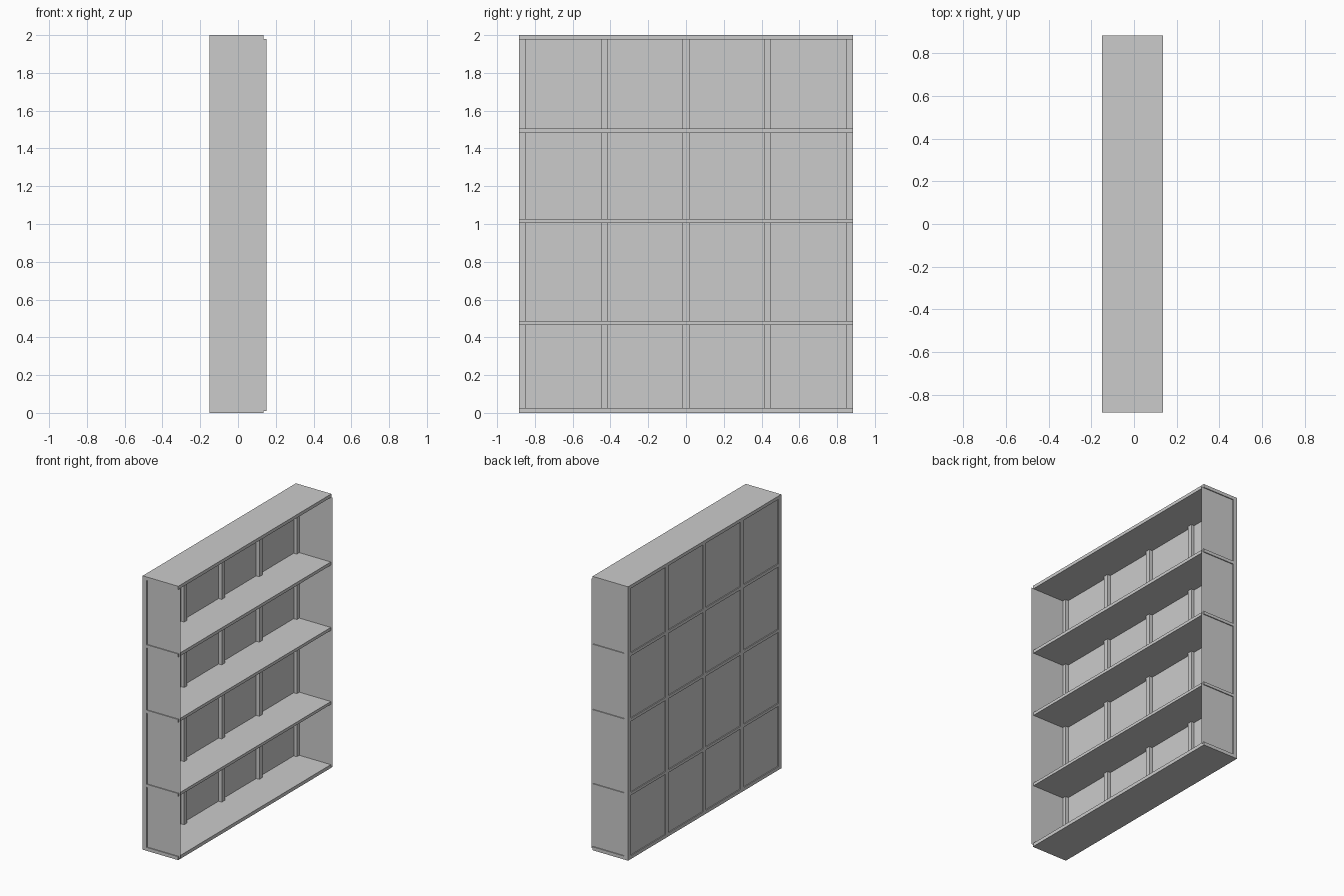
import bpy, bmesh
from mathutils import Vector

if "Cube" in bpy.data.objects:
    bpy.data.objects.remove(bpy.data.objects["Cube"])

X0, X1 = -0.151, 0.151      # back of frame, front of side panels
SHELF_X = 0.136             # front edge of shelves
HY = 0.884                  # half width
POST = 0.035                # post width
POST_X = -0.119             # front of posts
INSET = 0.007               # panel recess behind the frame
LEVELS = [(0, 0.025), (0.465, 0.486), (1.005, 1.027), (1.482, 1.505), (1.976, 2.0)]


def finish(name, bm):
    mesh = bpy.data.meshes.new(name)
    bm.to_mesh(mesh)
    bm.free()
    ob = bpy.data.objects.new(name, mesh)
    bpy.context.collection.objects.link(ob)
    return ob


def box(name, lo, hi):
    lo, hi = Vector(lo), Vector(hi)
    bm = bmesh.new()
    bmesh.ops.create_cube(bm, size=1)
    for v in bm.verts:
        v.co = Vector(v.co[i] * (hi[i] - lo[i]) + (hi[i] + lo[i]) / 2 for i in range(3))
    return finish(name, bm)


def sheet(name, corners):
    bm = bmesh.new()
    bm.faces.new([bm.verts.new(c) for c in corners])
    return finish(name, bm)


# Full-width shelves, including base and top
for i, (z0, z1) in enumerate(LEVELS):
    box(f"shelf_{i}", (X0, -HY, z0), (SHELF_X, HY, z1))

# Back posts, fitted between the shelves
for i in range(len(LEVELS) - 1):
    za, zb = LEVELS[i][1], LEVELS[i + 1][0]
    for j in range(5):
        y = (j - 2) * (HY - POST / 2) / 2
        box(f"back_post_{i}_{j}", (X0, y - POST / 2, za), (POST_X, y + POST / 2, zb))

# Paper-thin back and side panels
ZB, ZT = 0.011, 1.979
PY, PX = HY - INSET, X0 + INSET
sheet("back_panel", [(PX, -PY, ZB), (PX, -PY, ZT), (PX, PY, ZT), (PX, PY, ZB)])
for name, s in (("side_panel_front", -1), ("side_panel_rear", 1)):
    pts = [(PX, s * PY, ZB), (X1, s * PY, ZB), (X1, s * PY, ZT), (PX, s * PY, ZT)]
    sheet(name, pts if s < 0 else pts[::-1])
